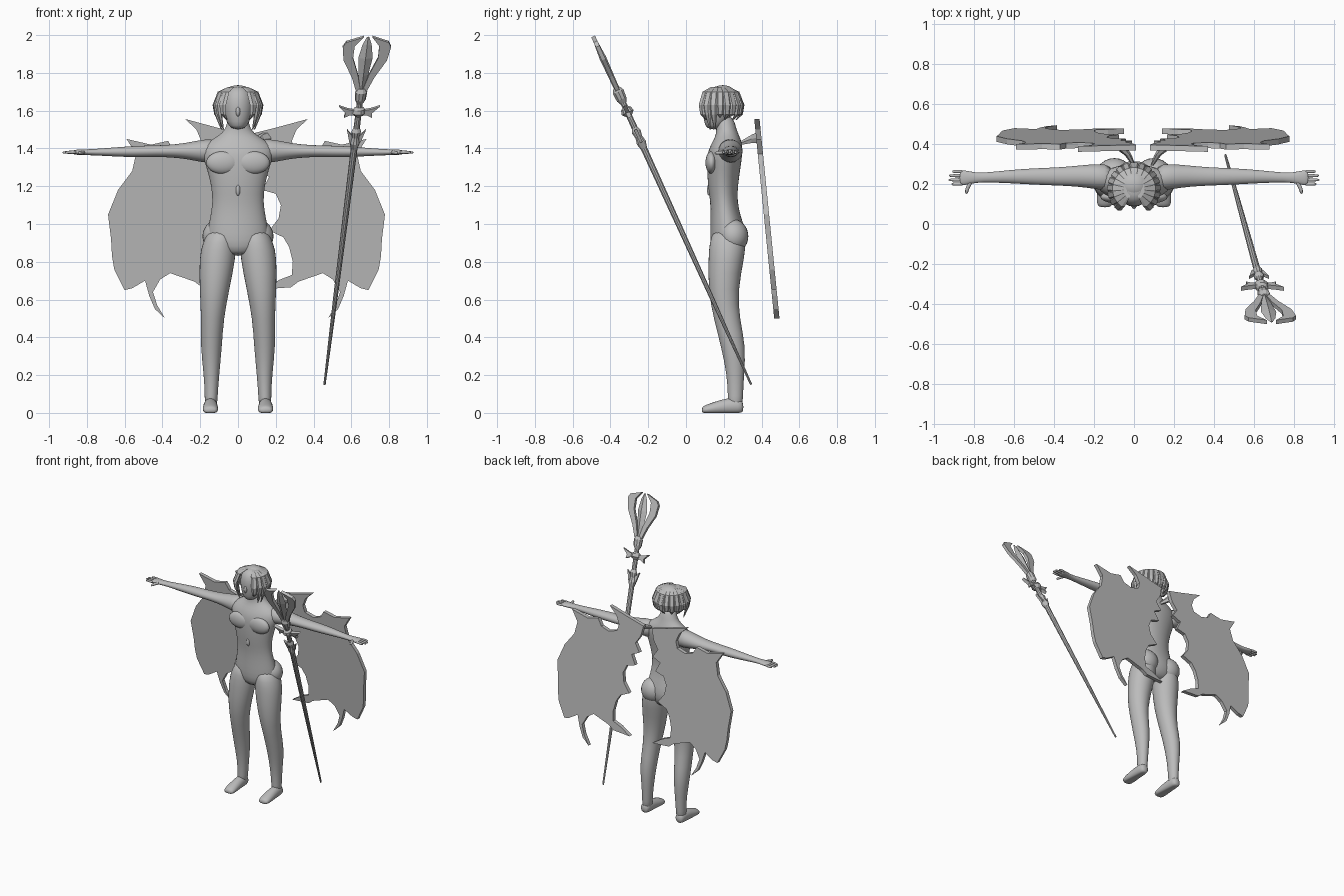
import bpy, bmesh, math
from mathutils import Vector, Matrix

cube = bpy.data.objects.get("Cube")
if cube:
    bpy.data.objects.remove(cube, do_unlink=True)

grey = bpy.data.materials.new("plain grey")
grey.use_nodes = True
grey.diffuse_color = (0.5, 0.5, 0.5, 1)
grey.node_tree.nodes["Principled BSDF"].inputs["Base Color"].default_value = (0.5, 0.5, 0.5, 1)

X, Y, Z = Vector((1, 0, 0)), Vector((0, 1, 0)), Vector((0, 0, 1))
SIDES = (("left", 1), ("right", -1))


def finish(name, bm, smooth=True, subdiv=0):
    bmesh.ops.recalc_face_normals(bm, faces=bm.faces)
    mesh = bpy.data.meshes.new(name)
    bm.to_mesh(mesh)
    bm.free()
    mesh.materials.append(grey)
    ob = bpy.data.objects.new(name, mesh)
    bpy.context.collection.objects.link(ob)
    if subdiv:
        mod = ob.modifiers.new("Subdivision", 'SUBSURF')
        mod.levels = mod.render_levels = subdiv
    mesh.polygons.foreach_set("use_smooth", [smooth] * len(mesh.polygons))
    return ob


def loft(name, sections, u, v, sides=16, subdiv=1, smooth=True, floor=False):
    """Skin elliptical rings; each section is (centre, radius along u, radius along v)."""
    bm = bmesh.new()
    rings = []
    for centre, ru, rv in sections:
        ring = []
        for i in range(sides):
            a = math.tau * i / sides
            p = Vector(centre) + u * ru * math.cos(a) + v * rv * math.sin(a)
            if floor:
                p.z = max(p.z, 0)
            ring.append(bm.verts.new(p))
        rings.append(ring)
    for a, b in zip(rings, rings[1:]):
        for i in range(sides):
            j = (i + 1) % sides
            bm.faces.new((a[i], a[j], b[j], b[i]))
    bm.faces.new(rings[0])
    bm.faces.new(rings[-1])
    return finish(name, bm, smooth, subdiv)


def ball(name, centre, radii):
    bm = bmesh.new()
    m = Matrix.Translation(centre) @ Matrix.Diagonal((*radii, 1))
    bmesh.ops.create_uvsphere(bm, u_segments=24, v_segments=14, radius=1, matrix=m)
    return finish(name, bm)


def plate(name, outline, place, normal, thick):
    """Flat outline placed in space by a function and given a thickness."""
    bm = bmesh.new()
    half = normal * thick / 2
    face = bm.faces.new([bm.verts.new(place(a, b) - half) for a, b in outline])
    ext = bmesh.ops.extrude_face_region(bm, geom=[face])
    verts = [g for g in ext["geom"] if isinstance(g, bmesh.types.BMVert)]
    bmesh.ops.translate(bm, verts=verts, vec=half * 2)
    bmesh.ops.triangulate(bm, faces=[f for f in bm.faces if len(f.verts) > 4])
    return finish(name, bm, smooth=False)


# Torso and neck: height, depth centre, half width, half depth
torso = [(.83, .215, .07, .06), (.88, .22, .16, .09), (.95, .225, .168, .098),
         (1.04, .21, .147, .08), (1.12, .2, .135, .072), (1.2, .195, .142, .08),
         (1.3, .2, .168, .09), (1.37, .205, .195, .095), (1.42, .215, .185, .085),
         (1.46, .22, .115, .066), (1.5, .215, .06, .052), (1.58, .2, .055, .05)]
loft("torso", [((0, y, z), rx, ry) for z, y, rx, ry in torso], X, Y, 20)
ball("navel", (0, .123, 1.18), (.012, .012, .03))

# Head with a small nose
head = [(1.5, .145, .035, .035), (1.54, .16, .062, .065), (1.6, .17, .08, .085),
        (1.66, .175, .083, .09), (1.71, .18, .067, .075), (1.73, .18, .03, .035)]
loft("head", [((0, y, z), rx, ry) for z, y, rx, ry in head], X, Y, 20)
ball("nose", (0, .09, 1.595), (.012, .014, .025))

# Hair cap with layered strands around the sides and back
ball("hair_cap", (0, .195, 1.655), (.095, .085, .08))
for side, s in SIDES:
    for i in range(9):
        a = math.radians(-48 + 17 * i)
        out = Vector((s * math.cos(a), math.sin(a), 0))
        along = Vector((-out.y, out.x, 0))
        c = Vector((0, .175, 0))
        tip = 1.5 if i in (1, 2) else 1.55 + .015 * (i % 2)
        path = [(.045, 1.725, .012, .01), (.095, 1.7, .024, .014),
                (.122, 1.63, .024, .014), (.115, 1.58, .018, .012), (.09, tip, .003, .003)]
        loft(f"{side}_hair_strand_{i}", [(c + out * r + Z * z, w, t) for r, z, w, t in path],
             along, out, 6, 0, False)

# Limbs
leg = [(.98, .085, .225, .07, .08), (.9, .1, .22, .088, .098), (.83, .108, .215, .1, .098),
       (.65, .125, .195, .08, .08), (.5, .135, .215, .06, .07), (.35, .142, .252, .058, .067),
       (.2, .14, .262, .041, .046), (.08, .142, .262, .034, .04), (.02, .144, .26, .034, .04)]
foot = [(.305, .03, .026, .03), (.28, .036, .036, .045), (.22, .035, .038, .045),
        (.15, .024, .042, .035), (.1, .016, .042, .025), (.083, .014, .028, .016)]
arm = [(.1, .23, 1.385, .07, .07), (.19, .238, 1.387, .065, .062), (.27, .24, 1.387, .054, .043),
       (.38, .238, 1.386, .046, .031), (.5, .238, 1.384, .042, .032), (.62, .238, 1.382, .034, .027),
       (.77, .232, 1.38, .022, .016), (.81, .232, 1.38, .03, .016), (.86, .232, 1.38, .04, .014),
       (.875, .232, 1.38, .036, .01)]
for side, s in SIDES:
    loft(f"{side}_leg", [((s * x, y, z), rx, ry) for z, x, y, rx, ry in leg], X, Y)
    loft(f"{side}_foot", [((s * .146, y, z), rx, rz) for y, z, rx, rz in foot], X, Z, floor=True)
    loft(f"{side}_arm", [((s * x, y, z), ry, rz) for x, y, z, ry, rz in arm], Y, Z)
    ball(f"{side}_buttock", (s * .098, .25, .935), (.09, .08, .09))
    ball(f"{side}_chest_muscle", (s * .08, .135, 1.325), (.088, .032, .06))
    # Fingers and thumb
    for i, end in enumerate((.915, .932, .93, .91)):
        y = .2 + .021 * i
        loft(f"{side}_finger_{i}", [((s * .85, y, 1.38), .01, .011), ((s * .9, y, 1.38), .009, .009),
                                   ((s * end, y, 1.378), .006, .006)], Y, Z, 8)
    loft(f"{side}_thumb", [((s * .81, .22, 1.38), .014, .012), ((s * .835, .185, 1.378), .012, .011),
                           ((s * .84, .148, 1.375), .008, .008)], X, Z, 8)

# Wings: ragged plates leaning back, mirrored about their own centre line
wing = [(.1, 1.4), (.08, 1.48), (.2, 1.51), (.37, 1.556), (.31, 1.5), (.285, 1.44), (.3, 1.39),
        (.37, 1.37), (.43, 1.39), (.46, 1.44), (.55, 1.42), (.68, 1.45), (.63, 1.37), (.65, 1.28),
        (.725, 1.18), (.778, 1.05), (.762, .92), (.757, .83), (.745, .76), (.69, .65), (.65, .66),
        (.582, .7), (.56, .62), (.53, .55), (.476, .5), (.518, .57), (.54, .64), (.503, .705),
        (.45, .74), (.32, .695), (.28, .665), (.14, .655), (.22, .705), (.285, .73), (.29, .8),
        (.27, .88), (.24, .93), (.165, .965), (.215, 1.03), (.227, 1.1), (.2, 1.16), (.13, 1.18),
        (.165, 1.25), (.1, 1.28), (.14, 1.34)]
centre = .045
for side, s in SIDES:
    def on_wing(x, z, s=s):
        return Vector((centre + s * (x - centre), .375 + (1.56 - z) * .1, z))
    plate(f"{side}_wing", wing, on_wing, Y, .028)
    loft(f"{side}_wing_root", [(on_wing(.09, 1.43) - Y * .095, .008, .012),
                               (on_wing(.12, 1.45) - Y * .04, .018, .025),
                               (on_wing(.16, 1.46), .035, .035)], X, Z, 6, 0, False)

# Staff: everything is set along one slanted line, by height
low, high = Vector((.458, .345, .15)), Vector((.69, -.495, 2.0))
slope = (high - low) / (high.z - low.z)
front = slope.cross(X).normalized()


def on_staff(u, z):
    return low + slope * (z - low.z) + X * u


def turned(name, profile, sides=10):
    loft(name, [(on_staff(0, z), r, r) for z, r in profile], X, front, sides, 0, False)


turned("staff_shaft", [(.15, .006), (.6, .012), (1.1, .016), (1.4, .018), (1.72, .015)])
turned("staff_lower_knob", [(1.4, .018), (1.43, .027), (1.46, .02), (1.49, .026), (1.51, .016)])
turned("staff_collar", [(1.57, .015), (1.59, .036), (1.61, .03), (1.62, .016)])
turned("staff_socket", [(1.64, .018), (1.66, .029), (1.7, .032), (1.72, .02)])

collar = [(0, 1.575), (.045, 1.58), (.075, 1.565), (.07, 1.59), (.108, 1.625), (.06, 1.61), (.03, 1.605)]
plate("staff_crescent", collar + [(-u, z) for u, z in collar[:0:-1]], on_staff, front, .022)
barb = [(0, 1.41), (.03, 1.435), (.05, 1.5), (.02, 1.47), (0, 1.49)]
prong = [(0, 1.69), (.03, 1.71), (.06, 1.78), (.115, 1.87), (.128, 1.94), (.112, 1.965),
         (.022, 1.993), (.065, 1.945), (.066, 1.88), (.028, 1.79)]
for side, s in SIDES:
    plate(f"{side}_staff_barb", [(s * u, z) for u, z in barb], on_staff, front, .016)
    plate(f"{side}_staff_prong", [(s * u, z) for u, z in prong], on_staff, front, .022)
loft("staff_spearhead", [(on_staff(0, z), w, t) for z, w, t in
                         ((1.69, .014, .014), (1.79, .026, .016), (1.88, .038, .018),
                          (1.95, .024, .012), (1.99, .006, .004))], X, front, 4, 0, False)
